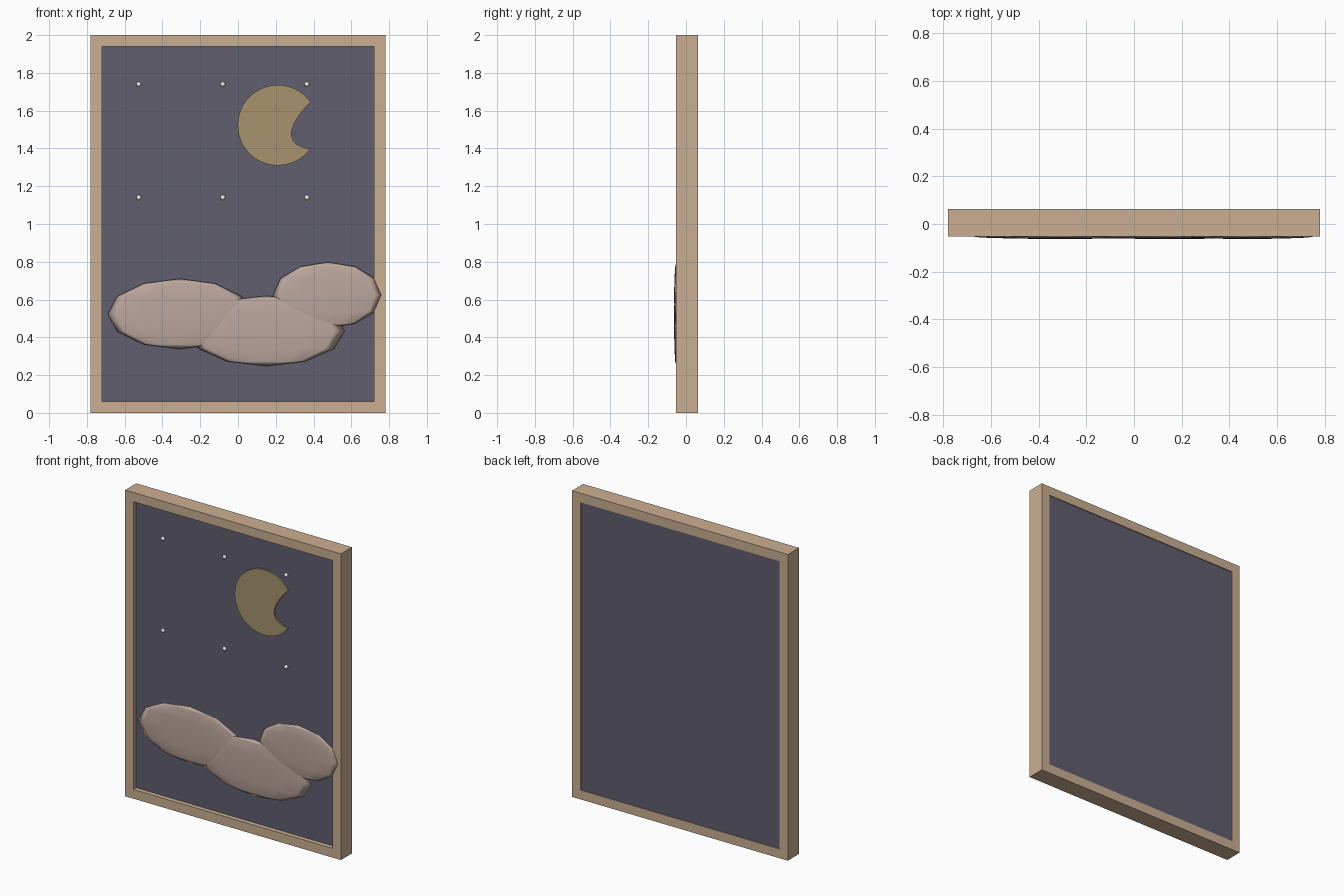
import bpy, bmesh, math
from mathutils import Vector, Matrix

if "Cube" in bpy.data.objects:
    bpy.data.objects.remove(bpy.data.objects["Cube"])


def mat(name, rgb):
    m = bpy.data.materials.new(name)
    m.diffuse_color = (*rgb, 1)
    m.use_nodes = True
    m.node_tree.nodes["Principled BSDF"].inputs["Base Color"].default_value = m.diffuse_color
    return m


WOOD = mat("wood", (0.60, 0.43, 0.29))
NIGHT = mat("night", (0.115, 0.113, 0.155))
GOLD = mat("gold", (0.39, 0.29, 0.15))
PINK = mat("pink", (0.50, 0.38, 0.34))
WHITE = mat("white", (0.85, 0.85, 0.75))


def finish(name, bm, material, smooth=False):
    bmesh.ops.recalc_face_normals(bm, faces=bm.faces)
    me = bpy.data.meshes.new(name)
    bm.to_mesh(me)
    bm.free()
    me.materials.append(material)
    for p in me.polygons:
        p.use_smooth = smooth
    ob = bpy.data.objects.new(name, me)
    bpy.context.collection.objects.link(ob)
    return ob


def plate(name, outline, y0, y1, material):
    """Extrude a front-view outline from y0 to y1."""
    bm = bmesh.new()
    f = bm.faces.new([bm.verts.new((x, y0, z)) for x, z in outline])
    ext = bmesh.ops.extrude_face_region(bm, geom=[f], use_keep_orig=True)
    vs = [v for v in ext["geom"] if isinstance(v, bmesh.types.BMVert)]
    bmesh.ops.translate(bm, verts=vs, vec=(0, y1 - y0, 0))
    return finish(name, bm, material)


def ellipsoid(name, loc, scale, segs, rings, material):
    bm = bmesh.new()
    m = Matrix.Translation(loc) @ Matrix.Diagonal((*scale, 1))
    bmesh.ops.create_uvsphere(bm, u_segments=segs, v_segments=rings, radius=1, matrix=m)
    return finish(name, bm, material, True)


def rect(w, z0, z1):
    return [(-w, z0), (w, z0), (w, z1), (-w, z1)]


# Frame: four rectangular loops bridged into a closed ring
bm = bmesh.new()
outer, inner = rect(0.78, 0, 2), rect(0.72, 0.06, 1.94)
loops = [[bm.verts.new((x, y, z)) for x, z in r]
         for r, y in ((outer, -0.052), (outer, 0.063), (inner, 0.063), (inner, -0.052))]
for i in range(4):
    a, b = loops[i], loops[(i + 1) % 4]
    for j in range(4):
        k = (j + 1) % 4
        bm.faces.new((a[j], a[k], b[k], b[j]))
finish("frame", bm, WOOD)

# Night sky panel
plate("sky_panel", inner, -0.022, 0.058, NIGHT)

# Crescent moon: long arc plus a curved bite
c, r = Vector((0.211, 1.523)), 0.213
a0, a1 = math.radians(35.5), math.radians(324.5)
moon = [(c.x + r * math.cos(a0 + (a1 - a0) * i / 40),
         c.y + r * math.sin(a0 + (a1 - a0) * i / 40)) for i in range(41)]
b = [Vector(moon[-1]), Vector((0.26, 1.41)), Vector((0.24, 1.50)), Vector(moon[0])]
for i in range(1, 16):
    t = i / 16
    s = 1 - t
    moon.append(tuple(b[0] * s**3 + b[1] * 3 * s * s * t + b[2] * 3 * s * t * t + b[3] * t**3))
plate("moon", moon, -0.032, -0.022, GOLD)

# Stars
for i, x in enumerate((-0.525, -0.08, 0.365)):
    for j, z in enumerate((1.74, 1.14)):
        ellipsoid(f"star_{i}_{j}", (x, -0.025, z), (0.013, 0.011, 0.013), 12, 8, WHITE)

# Clouds: thin overlapping low-poly ellipsoids
for i, (x, z, w, h) in enumerate(((-0.31, 0.524, 0.38, 0.186),
                                  (0.15, 0.434, 0.415, 0.186),
                                  (0.475, 0.624, 0.29, 0.174))):
    ellipsoid(f"cloud_{i}", (x, -0.051, z), (w, 0.012, h), 12, 6, PINK)
